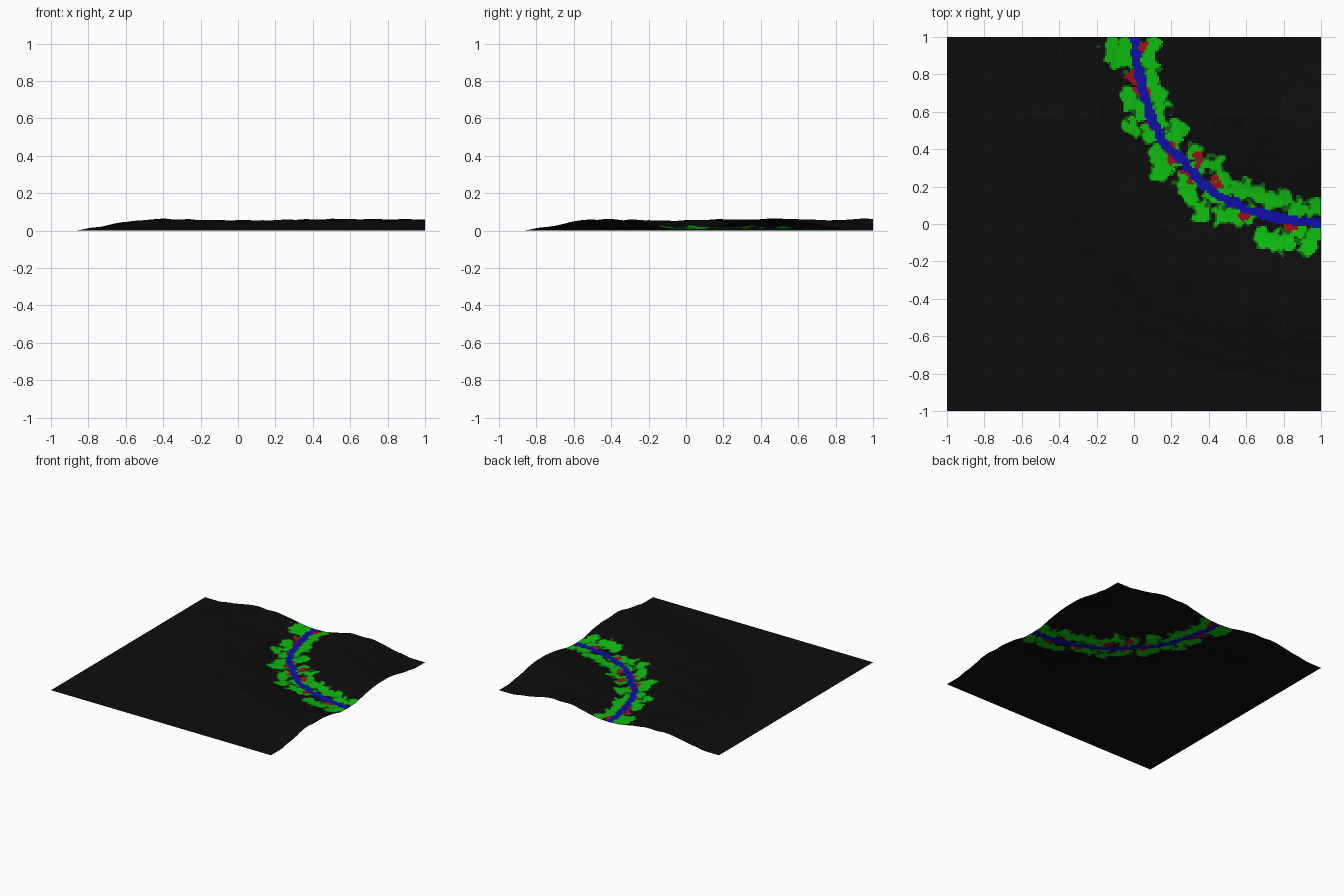
import bpy, bmesh, math
from mathutils import Vector, noise
from mathutils.geometry import intersect_point_line

if "Cube" in bpy.data.objects:
    bpy.data.objects.remove(bpy.data.objects["Cube"])

N = 180  # grid cells per side

# River centre line, from back edge to right edge
RIVER = [(0, 1.1), (0, 1), (.015, .85), (.06, .68), (.11, .52), (.17, .42), (.27, .33), (.35, .23),
         (.45, .15), (.6, .08), (.8, .025), (1, 0), (1.1, 0)]
# Clump centres of the plants on both banks
GREEN = [(-.13, .96), (-.1, .9), (-.05, .87), (-.03, .96), (-.02, .7), (-.01, .64), (-.01, .52),
         (.06, .6), (.09, .48), (.13, .37), (.14, .28), (.19, .33), (.28, .23), (.3, .15),
         (.36, .07), (.42, .16), (.47, .15), (.47, .05), (.56, .04), (.62, .06), (.69, -.08),
         (.75, -.09), (.81, -.1), (.87, -.03), (.93, -.12), (.96, -.06),
         (.09, .95), (.08, .87), (.09, .8), (.11, .72), (.14, .64), (.13, .56), (.23, .51),
         (.21, .44), (.33, .38), (.35, .31), (.43, .32), (.47, .24), (.55, .19), (.61, .18),
         (.67, .16), (.73, .12), (.8, .14), (.87, .08), (.97, .09)]
# Bare red patches beside the water
RED = [(.05, .95), (-.01, .79), (.06, .68), (.09, .53), (.19, .4), (.3, .26), (.34, .35),
       (.43, .22), (.6, .065), (.83, -.005), (.02, .72), (.21, .35)]
# Height against distance from the river
BANK = [(0, .005), (.1, .01), (.2, .03), (.32, .05), (.5, .058), (.62, .045), (.75, .018), (.88, 0), (9, 0)]


def river_distance(p):
    best = 9
    for a, b in zip(RIVER, RIVER[1:]):
        a, b = Vector((*a, 0)), Vector((*b, 0))
        q, t = intersect_point_line(p, a, b)
        q = a if t < 0 else b if t > 1 else q
        best = min(best, (p - q).length)
    return best


def height(p):
    d = river_distance(p)
    for (d0, h0), (d1, h1) in zip(BANK, BANK[1:]):
        if d <= d1:
            t = (d - d0) / (d1 - d0)
            h = h0 + (h1 - h0) * t * t * (3 - 2 * t) if h1 == 0 else h0 + (h1 - h0) * t
            break
    bump = noise.noise(p * 3.5 + Vector((4, 7, 2))) + .5 * noise.noise(p * 8)
    return max(0, h * (1 + .25 * bump))


def ground_kind(p):
    """0 soil, 1 plants, 2 plant fringe, 3 water, 4 red bank"""
    q = Vector((p.x, p.y, 0))
    d = river_distance(q)
    if d > .3:
        return 0
    wob = .014 * noise.noise(q * 25)
    if d < .024 + wob:
        return 3
    w = q + .04 * Vector((noise.noise(q * 22), noise.noise(q * 22 + Vector((9, 3, 5))), 0))
    if min(math.dist(w.xy, r) for r in RED) < .032:
        return 4
    g = min(math.dist(w.xy, c) for c in GREEN)
    return 1 if g < .046 else 2 if g < .054 else 3 if d < .03 + wob else 0


def material(name, rgb):
    m = bpy.data.materials.new(name)
    m.diffuse_color = (*rgb, 1)
    m.use_nodes = True
    m.node_tree.nodes["Principled BSDF"].inputs["Base Color"].default_value = m.diffuse_color
    return m


# Terrain sheet: displaced grid with banded ground colours
bm = bmesh.new()
bmesh.ops.create_grid(bm, x_segments=N, y_segments=N, size=1)
for v in bm.verts:
    v.co.z = height(v.co.copy())
for f in bm.faces:
    f.smooth = True
    f.material_index = ground_kind(f.calc_center_median())
mesh = bpy.data.meshes.new("terrain")
bm.to_mesh(mesh)
bm.free()
for name, rgb in (("soil", (.004, .004, .004)), ("plants", (.005, .5, .005)),
                  ("plant_fringe", (.005, .12, .005)), ("water", (.005, .005, .4)),
                  ("red_bank", (.35, .005, .01))):
    mesh.materials.append(material(name, rgb))
bpy.context.collection.objects.link(bpy.data.objects.new("terrain", mesh))
